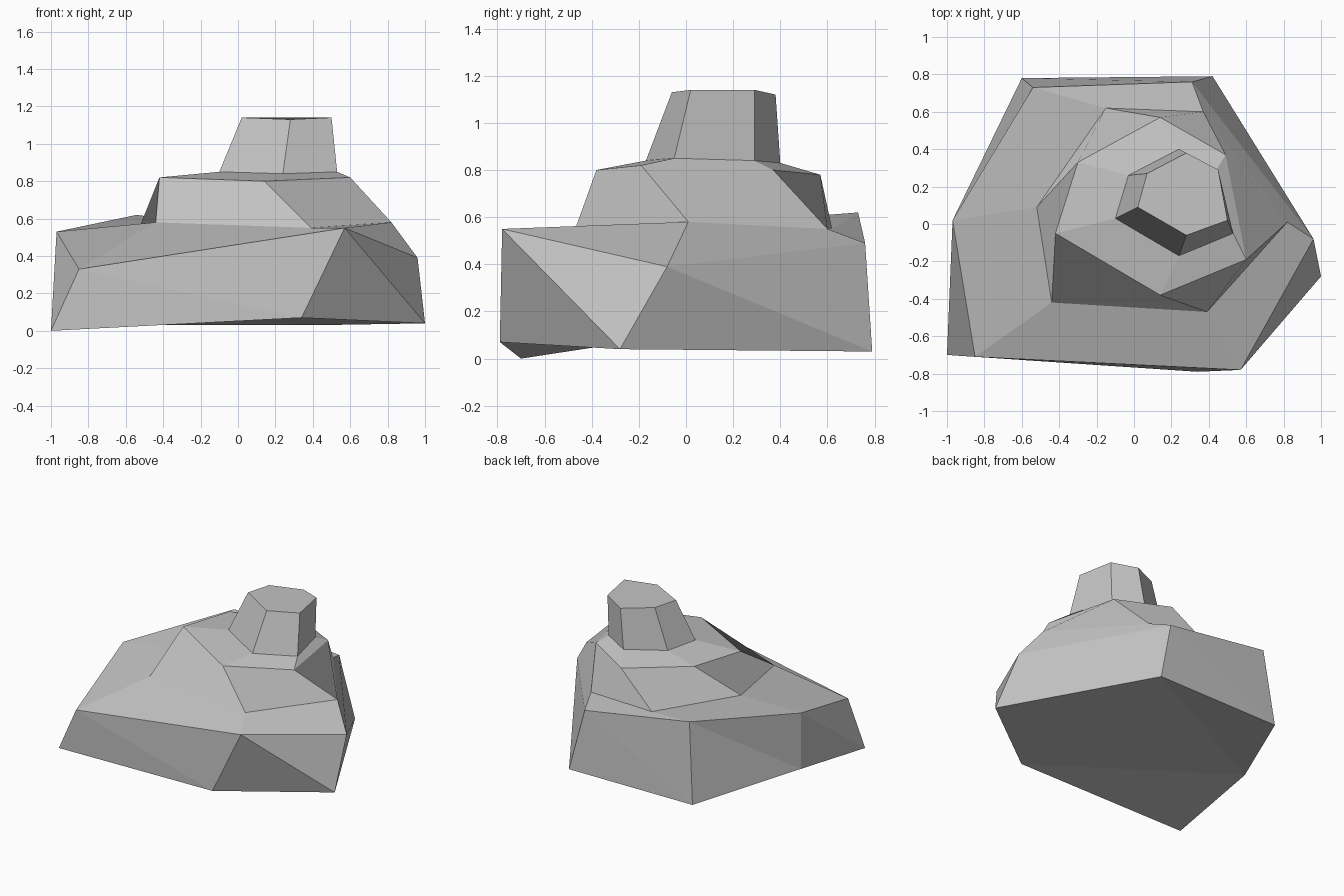
import bpy
import bmesh

default_cube = bpy.data.objects.get("Cube")
if default_cube:
    bpy.data.objects.remove(default_cube, do_unlink=True)


def make_material(name, colour):
    material = bpy.data.materials.new(name)
    material.use_nodes = True
    material.diffuse_color = colour
    material.node_tree.nodes["Principled BSDF"].inputs["Base Color"].default_value = colour
    return material


def stack_rings(name, rings, material):
    """Join rings of equal size into one closed, flat-faced solid."""
    mesh_builder = bmesh.new()
    loops = [[mesh_builder.verts.new(point) for point in ring] for ring in rings]
    ground = loops[0]

    # Side facets between neighbouring rings
    for lower, upper in zip(loops, loops[1:]):
        count = len(lower)
        for index in range(count):
            following = (index + 1) % count
            left, right = lower[index], lower[following]
            top_left, top_right = upper[index], upper[following]
            if lower is ground:
                # The slab's twisted walls bulge outwards along this fold
                mesh_builder.faces.new((left, right, top_left))
                mesh_builder.faces.new((right, top_right, top_left))
            else:
                mesh_builder.faces.new((left, right, top_right, top_left))

    # Underside fans out from its raised corner; the peak has a single cap
    for start, end in zip(ground[:-2], ground[1:-1]):
        mesh_builder.faces.new((ground[-1], end, start))
    mesh_builder.faces.new(loops[-1])

    mesh = bpy.data.meshes.new(name)
    mesh_builder.to_mesh(mesh)
    mesh_builder.free()
    mesh.materials.append(material)
    rock = bpy.data.objects.new(name, mesh)
    bpy.context.collection.objects.link(rock)
    return rock


# Uneven six-sided outlines, counter-clockwise from the front right corner
ground_outline = [(-1, -.7, 0), (.34, -.79, .07), (1, -.28, .04),
                  (.42, .79, .03), (-.6, .78, .03), (-.97, .02, .11)]
slab_rim = [(-.85, -.71, .33), (.57, -.78, .55), (.96, -.08, .39),
            (.31, .76, .49), (-.54, .73, .62), (-.97, .02, .53)]
shoulder_foot = [(-.44, -.42, .58), (.39, -.47, .55), (.82, .01, .58),
                 (.37, .6, .55), (-.15, .62, .55), (-.52, .09, .57)]
shoulder_rim = [(-.42, -.05, .82), (.14, -.38, .8), (.6, -.19, .82),
                (.49, .37, .8), (.14, .57, .78), (-.3, .33, .82)]
peak_foot = [(-.1, .03, .85), (.24, -.17, .84), (.53, -.05, .85),
             (.44, .29, .84), (.24, .4, .83), (-.03, .26, .84)]
peak_rim = [(.02, .09, 1.14), (.28, -.06, 1.13), (.5, .02, 1.14),
            (.45, .29, 1.14), (.28, .38, 1.12), (.07, .27, 1.14)]

# Stepped boulder: broad slab, sloping shoulder and small peak
grey_stone = make_material("grey_stone", (.55, .55, .55, 1))
stack_rings("stepped_rock",
            [ground_outline, slab_rim, shoulder_foot,
             shoulder_rim, peak_foot, peak_rim],
            grey_stone)
